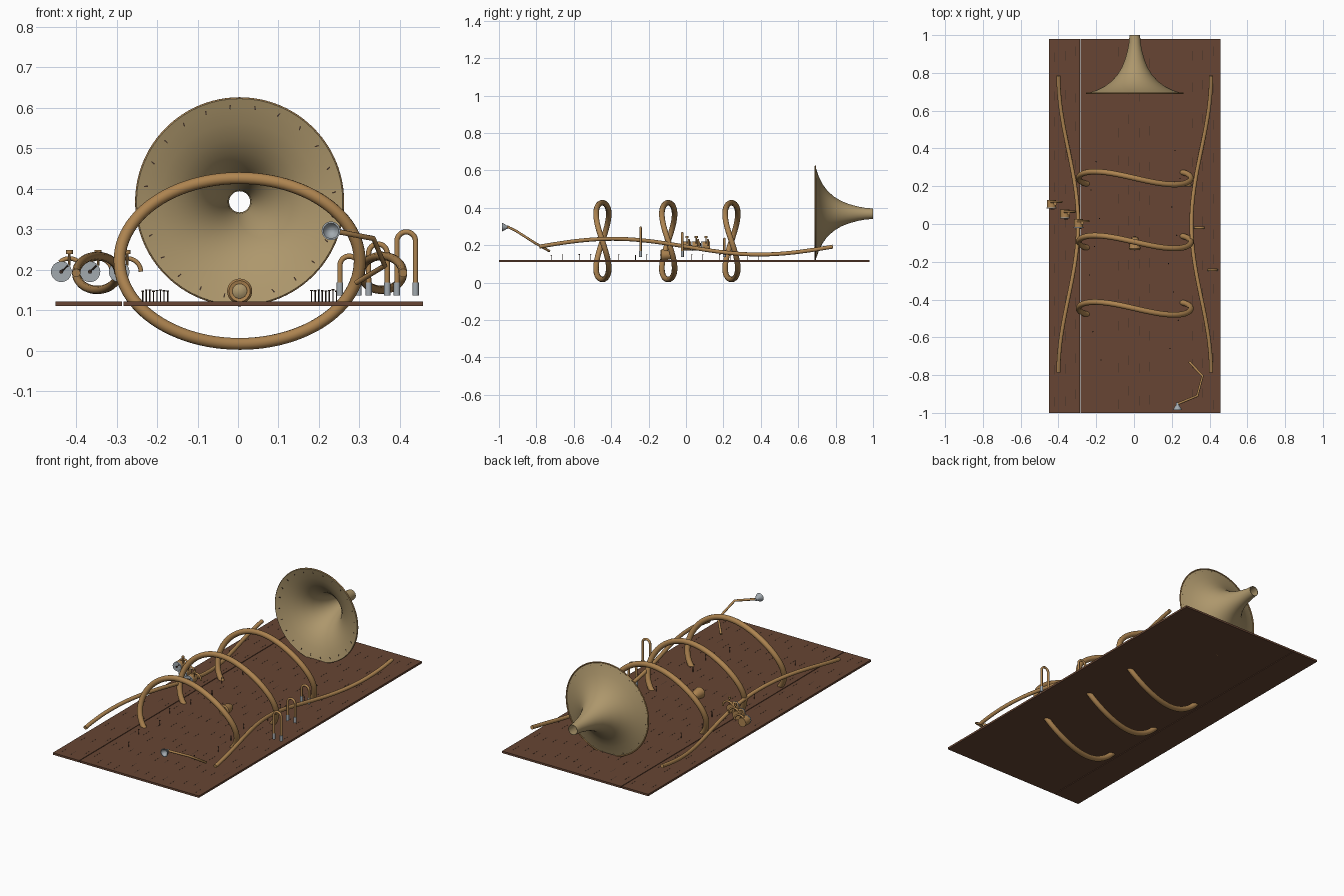
import bpy, bmesh, math, random
from mathutils import Vector, Matrix

if "Cube" in bpy.data.objects:
    bpy.data.objects.remove(bpy.data.objects["Cube"])
random.seed(4)

def material(name, rgb):
    m = bpy.data.materials.new(name)
    m.diffuse_color = (*rgb, 1)
    m.use_nodes = True
    m.node_tree.nodes["Principled BSDF"].inputs["Base Color"].default_value = m.diffuse_color
    return m

brass = material("brass", (0.42, 0.23, 0.08))
pale = material("pale_brass", (0.42, 0.31, 0.15))
wood = material("wood", (0.135, 0.06, 0.033))
dark = material("dark_metal", (0.05, 0.03, 0.02))
steel = material("steel", (0.36, 0.4, 0.43))

def finish(name, bm, mat, smooth=True):
    bmesh.ops.recalc_face_normals(bm, faces=bm.faces[:])
    me = bpy.data.meshes.new(name)
    bm.to_mesh(me)
    bm.free()
    ob = bpy.data.objects.new(name, me)
    bpy.context.collection.objects.link(ob)
    me.materials.append(mat)
    if smooth:
        bpy.context.view_layer.objects.active = ob
        for o in bpy.context.selected_objects:
            o.select_set(False)
        ob.select_set(True)
        bpy.ops.object.shade_smooth_by_angle(angle=math.radians(40))
    return ob

def tube(name, pts, r, mat, closed=False):
    cu = bpy.data.curves.new(name, 'CURVE')
    cu.dimensions = '3D'
    cu.bevel_depth = r
    cu.bevel_resolution = 4
    cu.use_fill_caps = not closed
    sp = cu.splines.new('POLY')
    sp.points.add(len(pts) - 1)
    for p, c in zip(sp.points, pts):
        p.co = (*c, 1)
    sp.use_cyclic_u = closed
    sp.use_smooth = True
    cu.materials.append(mat)
    ob = bpy.data.objects.new(name, cu)
    bpy.context.collection.objects.link(ob)
    return ob

def lathe(name, profile, centre, mat, n=32):
    """Spin (y, radius) points round an axis parallel to y."""
    bm = bmesh.new()
    vs = [bm.verts.new((centre[0] + r, y, centre[1])) for y, r in profile]
    es = [bm.edges.new(e) for e in zip(vs, vs[1:])]
    bmesh.ops.spin(bm, geom=vs + es, cent=(centre[0], 0, centre[1]), axis=(0, 1, 0),
                   angle=2 * math.pi, steps=n)
    bmesh.ops.remove_doubles(bm, verts=bm.verts[:], dist=1e-5)
    return finish(name, bm, mat)

def add_box(bm, centre, size, rot=Matrix()):
    m = Matrix.Translation(centre) @ rot @ Matrix.Diagonal((*size, 1))
    bmesh.ops.create_cube(bm, size=1, matrix=m)

def add_cyl(bm, a, b, r, n=16):
    a, b = Vector(a), Vector(b)
    q = (b - a).to_track_quat('Z', 'Y').to_matrix().to_4x4()
    bmesh.ops.create_cone(bm, cap_ends=True, segments=n, radius1=r, radius2=r,
                          depth=(b - a).length, matrix=Matrix.Translation((a + b) / 2) @ q)

def cyl(name, a, b, r, mat, n=16):
    bm = bmesh.new()
    add_cyl(bm, a, b, r, n)
    return finish(name, bm, mat)

CX = 0.004

# Board in two planks with a fine seam
bm = bmesh.new()
for x0, x1 in ((-0.451, -0.287), (-0.283, 0.457)):
    add_box(bm, ((x0 + x1) / 2, -0.01, 0.1155), (x1 - x0, 1.98, 0.011))
finish("board", bm, wood, False)

# Short grain marks on the board
bm = bmesh.new()
for i in range(16):
    for j in range(11):
        add_box(bm, (-0.42 + i * 0.056, -0.92 + j * 0.18 + random.uniform(-.04, .04), 0.121),
                (0.0015, 0.05, 0.001))
finish("wood_grain", bm, dark, False)

# Flared bell with thin wall, rim and rivets
flare = [(0.69, 0.257), (0.697, 0.236), (0.71, 0.198), (0.73, 0.158), (0.755, 0.124),
         (0.79, 0.092), (0.83, 0.068), (0.87, 0.052), (0.92, 0.038), (0.96, 0.031), (1.0, 0.028)]
inner = [(y - 0.003 if y < 0.8 else y, r - 0.002) for y, r in reversed(flare)]
lathe("bell", flare + inner + flare[:1], (CX, 0.368), pale, 64)
bpy.data.objects["bell"].data.polygons.foreach_set("use_smooth", [True] * len(bpy.data.objects["bell"].data.polygons))
ring = [(CX + .255 * math.cos(k * math.pi / 48), .692, .368 + .255 * math.sin(k * math.pi / 48)) for k in range(96)]
tube("bell_rim", ring, 0.0035, brass, True)
bm = bmesh.new()
for k in range(24):
    a = k * math.pi / 12 + 0.1
    add_box(bm, (CX + .236 * math.cos(a), .694, .368 + .236 * math.sin(a)), (.012, .004, .003),
            Matrix.Rotation(-a + random.uniform(-.4, .4), 4, 'Y'))
finish("bell_rivets", bm, dark, False)

# Three twisted oval loops passing through the board
for i, y0 in enumerate((-0.447, -0.095, 0.243)):
    pts = []
    for k in range(96):
        t = k * math.pi / 48
        pts.append((CX + 0.297 * math.cos(t), y0 - 0.034 * math.sin(2 * t), 0.2215 + 0.205 * math.sin(t)))
    tube(f"loop_{i + 1}", pts, 0.015, brass, True)

# Long wavy side pipes
for name, s in (("left_pipe", -1), ("right_pipe", 1)):
    pts = []
    for k in range(65):
        t = (k / 32 - 1) * math.pi
        pts.append((CX + s * (0.352 - 0.052 * math.cos(t)), 0.785 * t / math.pi, 0.192 - 0.042 * math.sin(t)))
    tube(name, pts, 0.0105, brass)

# Lead pipe and mouthpiece
tube("lead_pipe", [(0.232, -0.952, 0.297), (0.335, -0.91, 0.277), (0.363, -0.805, 0.21),
                   (0.293, -0.73, 0.168)], 0.0065, brass)
lathe("mouthpiece", [(-0.945, 0.0), (-0.945, 0.007), (-0.96, 0.009), (-0.972, 0.018), (-0.984, 0.023),
                     (-0.984, 0.019), (-0.972, 0.013), (-0.965, 0.0)], (0.23, 0.296), steel)

# Upright tuning slides with steel ferrules
for i, (x, y, top) in enumerate(((0.416, -0.243, 0.30), (0.346, -0.02, 0.27), (0.275, 0.205, 0.24))):
    w, r = 0.023, 0.0065
    arc = [(x + w * math.cos(k * math.pi / 16), y, top - r - w + w * math.sin(k * math.pi / 16))
           for k in range(17)]
    tube(f"slide_{i + 1}", [(x + w, y, 0.14)] + arc + [(x - w, y, 0.14)], r, brass)
    for s in (-1, 1):
        cyl(f"slide_{i + 1}_ferrule", (x + s * w, y, 0.136), (x + s * w, y, 0.168), 0.008, steel)

# Rotary valves with cap, pointer, branch pipe and key
for i, (x, y) in enumerate(((-0.437, 0.107), (-0.366, 0.055), (-0.294, 0.005))):
    z = 0.195
    cyl(f"valve_{i + 1}", (x, y - 0.021, z), (x, y + 0.021, z), 0.0245, brass, 32)
    cyl(f"valve_{i + 1}_cap", (x, y - 0.026, z), (x, y - 0.02, z), 0.0255, steel, 32)
    bm = bmesh.new()
    add_cyl(bm, (x, y - 0.029, z), (x + 0.016, y - 0.029, z + 0.015), 0.002, 8)
    add_cyl(bm, (x, y - 0.03, z), (x, y - 0.025, z), 0.005)
    finish(f"valve_{i + 1}_pointer", bm, dark)
    arc = [(x + 0.02 + 0.034 * math.sin(a), y + 0.01, z + 0.033 * math.cos(a))
           for a in (k * math.pi / 16 for k in range(-4, 9))]
    tube(f"valve_{i + 1}_branch", arc, 0.0055, brass)
    bm = bmesh.new()
    add_cyl(bm, (x + 0.02, y, z + 0.015), (x + 0.02, y, z + 0.046), 0.003, 8)
    add_cyl(bm, (x + 0.02, y, z + 0.044), (x + 0.02, y, z + 0.054), 0.0085)
    finish(f"valve_{i + 1}_key", bm, brass)

# Small bell resting at the middle of the board
lathe("small_bell", [(-0.135, 0.018), (-0.137, 0.026), (-0.13, 0.031), (-0.115, 0.028), (-0.09, 0.024),
                     (-0.07, 0.015), (-0.066, 0.0)], (CX, 0.147), brass)
lathe("small_bell_plug", [(-0.139, 0.0), (-0.134, 0.013), (-0.13, 0.02)], (CX, 0.147), pale)

# Thin pins standing in two rows
bm = bmesh.new()
for s in (-1, 1):
    for k in range(8):
        x = CX + s * (0.178 + 0.0088 * k)
        y = -0.72 + ((k * 5 + (s > 0) * 3) % 8) * 0.15 + (0.06 if s > 0 else 0)
        top = random.uniform(0.148, 0.152)
        add_cyl(bm, (x, y, 0.12), (x, y, top), 0.0016, 8)
        add_cyl(bm, (x, y, top - 0.003), (x, y, top), 0.0035, 8)
finish("pins", bm, dark)
